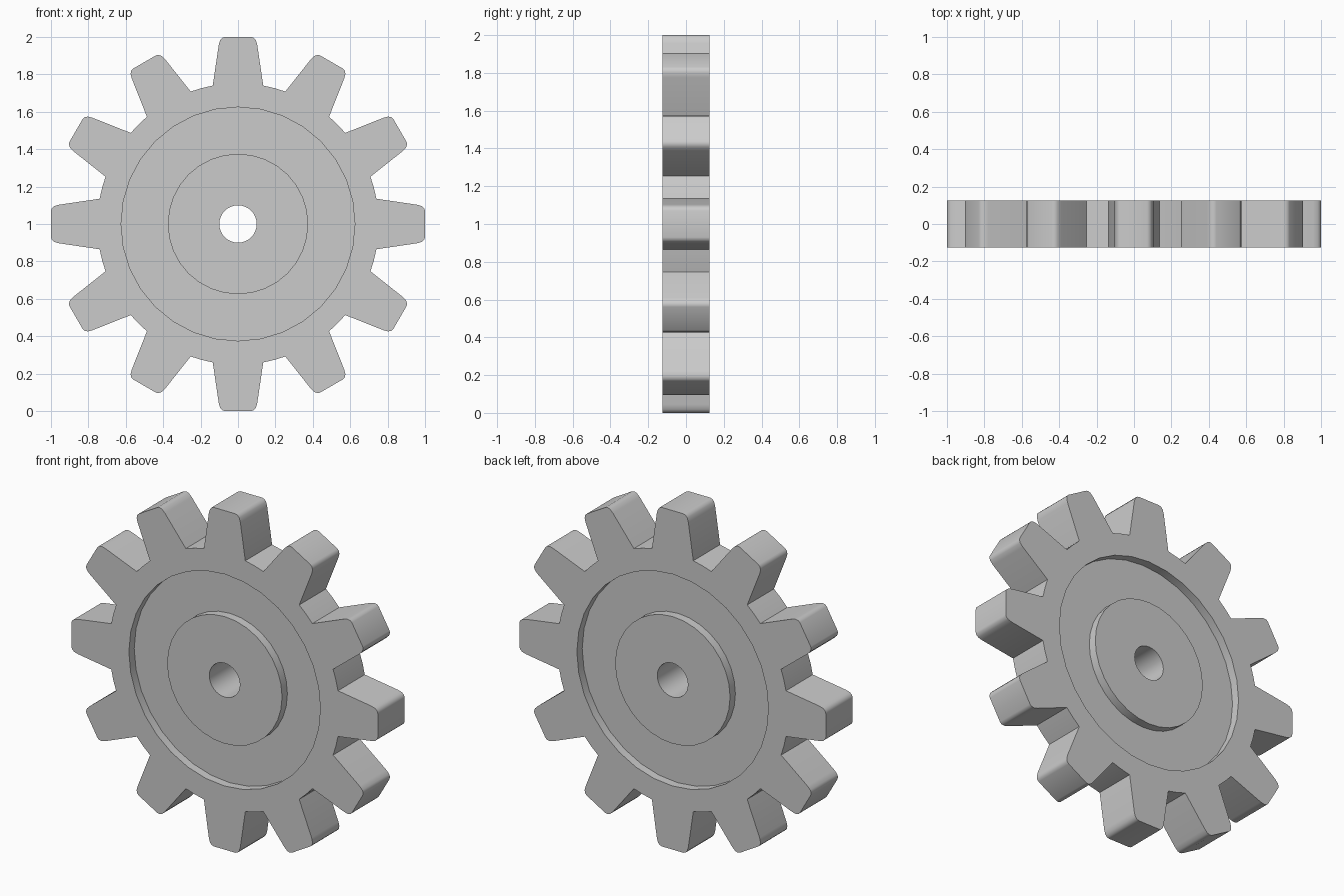
import bpy, bmesh
from math import sin, cos, pi, radians

if "Cube" in bpy.data.objects:
    bpy.data.objects.remove(bpy.data.objects["Cube"])

TEETH, SIDES = 12, 32
HALF, DEPTH = 0.125, 0.05          # half thickness, groove depth


def circle(r):
    return [(r * sin(2 * pi * i / SIDES), r * cos(2 * pi * i / SIDES)) for i in range(SIDES)]


def gear_outline():
    # right half of the upright tooth: (sideways, outward)
    half = [(0.07, 1.0), (0.084, 0.996), (0.096, 0.982), (0.103, 0.957), (0.135, 0.74)]
    tooth = [(-x, r) for x, r in reversed(half)] + half
    tooth.append((0.752 * sin(pi / TEETH), 0.752 * cos(pi / TEETH)))   # root midpoint
    pts = []
    for k in range(TEETH):
        a = 2 * pi * k / TEETH
        pts += [(x * cos(a) + r * sin(a), r * cos(a) - x * sin(a)) for x, r in tooth]
    return pts


bm = bmesh.new()


def ring(pts, y):
    return [bm.verts.new((x, y, z + 1)) for x, z in pts]


def bridge(a, b):
    n = len(a)
    for i in range(n):
        j = (i + 1) % n
        bm.faces.new((a[i], a[j], b[j], b[i]))


outlines, bores = [], []
for s in (-1, 1):
    outer = ring(gear_outline(), s * HALF)
    rim = ring(circle(0.625), s * HALF)
    rim_low = ring(circle(0.625), s * (HALF - DEPTH))
    hub_low = ring(circle(0.375), s * (HALF - DEPTH))
    hub = ring(circle(0.375), s * HALF)
    bore = ring(circle(0.1), s * HALF)
    # groove walls and floor, hub face
    for a, b in ((rim, rim_low), (rim_low, hub_low), (hub_low, hub), (hub, bore)):
        bridge(a, b)
    # flat toothed face with round opening
    edges = []
    for loop in (outer, rim):
        for i, v in enumerate(loop):
            w = loop[(i + 1) % len(loop)]
            edges.append(bm.edges.get((v, w)) or bm.edges.new((v, w)))
    bmesh.ops.triangle_fill(bm, edges=edges, use_beauty=True, normal=(0, s, 0))
    outlines.append(outer)
    bores.append(bore)

# tooth flanks and bore wall
bridge(*outlines)
bridge(*bores)
bmesh.ops.recalc_face_normals(bm, faces=bm.faces[:])

mesh = bpy.data.meshes.new("gear_wheel")
bm.to_mesh(mesh)
bm.free()
gear = bpy.data.objects.new("gear_wheel", mesh)
bpy.context.collection.objects.link(gear)
bpy.context.view_layer.objects.active = gear
gear.select_set(True)
bpy.ops.object.shade_smooth_by_angle(angle=radians(35))
